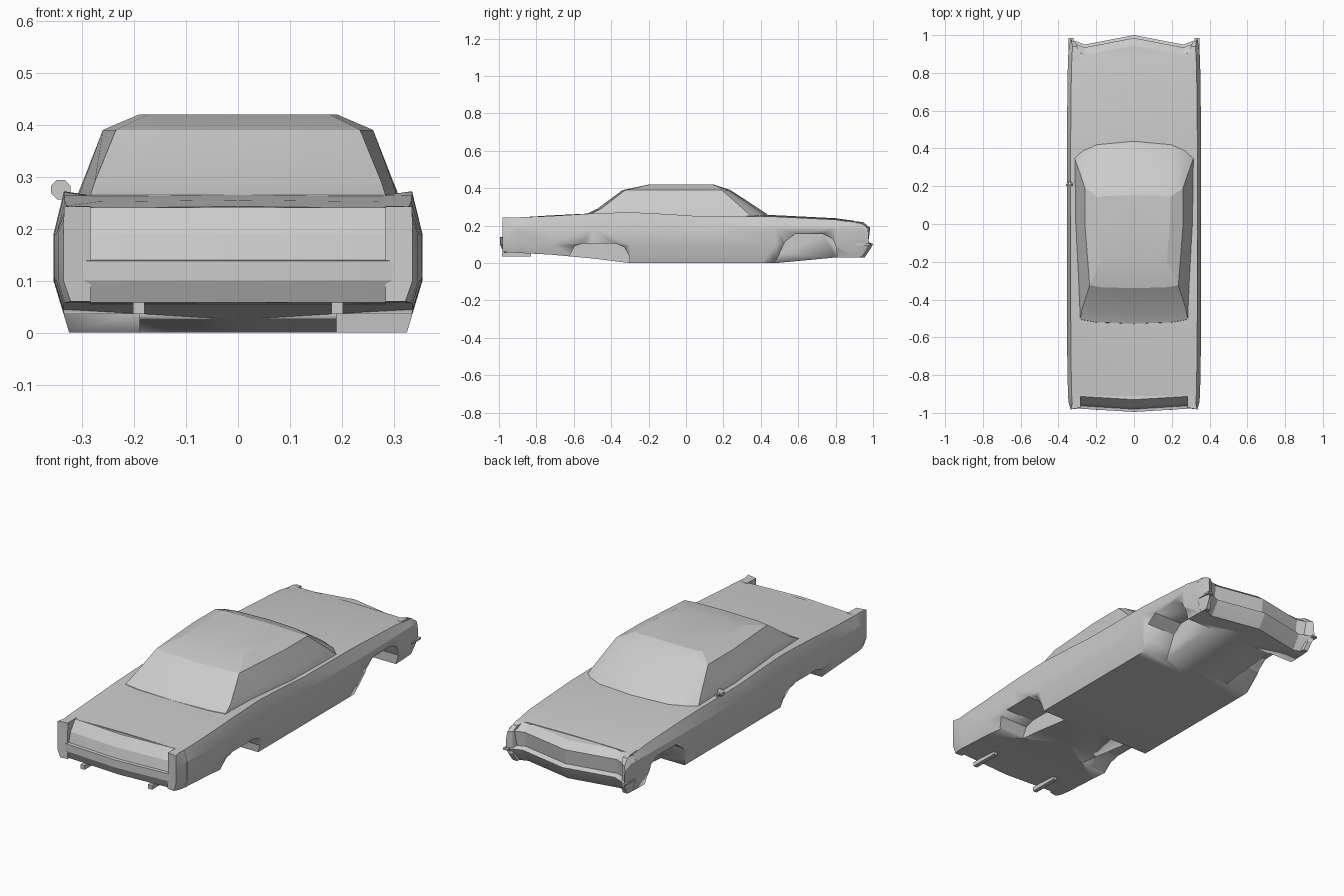
import bpy, bmesh, math
from mathutils import Vector

if "Cube" in bpy.data.objects:
    bpy.data.objects.remove(bpy.data.objects["Cube"])

paint = bpy.data.materials.new("plain_grey")
paint.use_nodes = True
GREY = (0.6, 0.6, 0.6, 1)
paint.diffuse_color = GREY
paint.node_tree.nodes["Principled BSDF"].inputs["Base Color"].default_value = GREY


def loft(name, rings, angle=18):
    """Skin a list of equal closed rings and cap both ends."""
    bm = bmesh.new()
    rows = [[bm.verts.new(p) for p in ring] for ring in rings]
    n = len(rows[0])
    for a, b in zip(rows, rows[1:]):
        for i in range(n):
            j = (i + 1) % n
            bm.faces.new((a[i], a[j], b[j], b[i]))
    bm.faces.new(rows[0])
    bm.faces.new(rows[-1])
    bmesh.ops.recalc_face_normals(bm, faces=bm.faces)
    me = bpy.data.meshes.new(name)
    bm.to_mesh(me)
    bm.free()
    me.materials.append(paint)
    me.shade_smooth()
    me.set_sharp_from_angle(angle=math.radians(angle))
    ob = bpy.data.objects.new(name, me)
    bpy.context.scene.collection.objects.link(ob)
    return ob


def flip(points):
    return [(-x, y, z) for x, y, z in points]


def pair(name, rings):
    """Left and right copies of a lofted part."""
    loft("left_" + name, rings)
    loft("right_" + name, [flip(r) for r in rings])


def mirrored_ring(half):
    """Close a half ring whose first and last points lie on the centre line."""
    return half + flip(half[-2:0:-1])


def flank(y, w, shoulder, bottom):
    """Outer side from shoulder to sill."""
    mid = min(0.19, shoulder - 0.025)
    return [(0.335 * w, y, shoulder), (0.355 * w, y, mid), (0.355 * w, y, 0.1),
            ((0.325 + 0.3 * bottom) * w, y, bottom)]


# Main body: y, width factor, centre height, shoulder height, underside height
stations = [
    (-0.91, 0.985, 0.243, 0.244, 0.055), (-0.72, 0.995, 0.255, 0.252, 0.045),
    (-0.50, 1, 0.266, 0.265, 0.025), (-0.30, 1, 0.265, 0.272, 0),
    (-0.10, 1, 0.255, 0.262, 0), (0.05, 1, 0.255, 0.252, 0),
    (0.40, 1, 0.258, 0.25, 0), (0.48, 1, 0.256, 0.248, 0),
    (0.80, 0.99, 0.24, 0.232, 0.03), (0.90, 0.98, 0.226, 0.217, 0.03),
]
rings = []
for y, w, top, shoulder, bottom in stations:
    half = [(0, y, top), (0.27 * w, y, top - 0.003)]
    half += flank(y, w, shoulder, bottom) + [(0, y, bottom)]
    rings.append(mirrored_ring(half))
body = loft("body", rings)


# Wheel wells cut into both sides
def cut_wells(name, arch):
    for side in (-1, 1):
        cutter = loft(name, [[(side * x, y, z) for y, z in arch] for x in (0.19, 0.5)])
        cutter.hide_render = True
        mod = body.modifiers.new(name, "BOOLEAN")
        mod.operation = "DIFFERENCE"
        mod.solver = "EXACT"
        mod.object = cutter
        bpy.context.view_layer.objects.active = body
        bpy.ops.object.modifier_apply(modifier=name)
        bpy.data.objects.remove(cutter)


cut_wells("rear_well", [(-0.64, -0.05), (-0.62, 0.045), (-0.595, 0.09), (-0.55, 0.106),
                        (-0.38, 0.106), (-0.33, 0.085), (-0.305, 0.04), (-0.295, -0.05)])
cut_wells("front_well", [(0.45, -0.05), (0.50, 0.05), (0.53, 0.115), (0.585, 0.155),
                         (0.73, 0.155), (0.785, 0.13), (0.805, 0.08), (0.81, -0.05)])


def cross_loft(name, profile, offsets):
    """Sweep a (y, z) profile across the width, bending it in plan."""
    spans = [(-x, d) for x, d in reversed(offsets)] + offsets[1:]
    loft(name, [[(x, y + (d if k else 0), z) for y, z, k in profile] for x, d in spans])


# Rear panel and bumper, slightly pointed in plan
cross_loft("rear_bumper",
           [(-0.88, 0.235, 0), (-0.93, 0.241, 1), (-0.968, 0.19, 1), (-0.98, 0.14, 1),
            (-0.995, 0.138, 1), (-0.995, 0.10, 1), (-0.975, 0.058, 1), (-0.88, 0.055, 0)],
           [(0, 0), (0.28, 0.017), (0.325, 0.022)])

# Nose: hood lip, grille face and pointed bumper
cross_loft("nose",
           [(0.86, 0.225, 0), (0.945, 0.22, 1), (0.985, 0.188, 1), (0.975, 0.112, 1),
            (1.0, 0.102, 1), (0.992, 0.085, 1), (0.955, 0.03, 1), (0.86, 0.03, 0)],
           [(0, 0), (0.26, -0.05), (0.325, -0.026)])


def strip(y, w, shoulder, bottom, inner):
    """Section of a fender tip: flank closed by an inner wall."""
    return flank(y, w, shoulder, bottom) + [(inner, y, bottom), (inner, y, shoulder)]


# Rear fins: taper to a flat vertical end
fin_end = [(0.335, -0.982, 0.243), (0.336, -0.982, 0.19), (0.336, -0.982, 0.1),
           (0.322, -0.98, 0.06), (0.284, -0.975, 0.06), (0.284, -0.972, 0.243)]
pair("tail_fin", [strip(-0.90, 0.985, 0.244, 0.055, 0.284),
                  strip(-0.945, 0.975, 0.243, 0.057, 0.284), fin_end])

# Front fender tips
tip_end = [(0.332, 0.972, 0.187), (0.336, 0.975, 0.16), (0.336, 0.978, 0.1),
           (0.33, 0.968, 0.075), (0.31, 0.96, 0.075), (0.31, 0.96, 0.187)]
pair("fender_tip", [strip(0.89, 0.98, 0.218, 0.03, 0.29),
                    strip(0.94, 0.97, 0.212, 0.032, 0.30), tip_end])

# Bumper ends wrapping the front corners
pair("bumper_end", [[(x, y, z) for y, z in ((0.91, 0.095), (0.985, 0.095),
                                            (0.985, 0.104), (0.91, 0.104))]
                    for x in (0.32, 0.348)])


# Cabin: base, belt, roof edge and roof top outlines
def outline(z, points):
    return mirrored_ring([(x, y, z) for x, y in points])


cabin = [
    outline(0.24, [(0, 0.455), (0.2, 0.435), (0.275, 0.40), (0.318, 0.36),
                   (0.312, 0), (0.288, -0.515), (0.2, -0.53), (0, -0.54)]),
    outline(0.265, [(0, 0.43), (0.195, 0.41), (0.268, 0.378), (0.309, 0.332),
                    (0.306, 0), (0.284, -0.505), (0.2, -0.52), (0, -0.528)]),
    outline(0.29, [(0, 0.392), (0.19, 0.375), (0.26, 0.347), (0.299, 0.306),
                   (0.297, 0), (0.276, -0.455), (0.2, -0.468), (0, -0.475)]),
    outline(0.39, [(0, 0.238), (0.17, 0.228), (0.23, 0.212), (0.26, 0.192),
                   (0.26, 0), (0.235, -0.325), (0.17, -0.335), (0, -0.34)]),
    outline(0.42, [(0, 0.15), (0.12, 0.15), (0.17, 0.148), (0.19, 0.14),
                   (0.19, 0), (0.175, -0.195), (0.12, -0.2), (0, -0.2)]),
]
loft("cabin", cabin, 16)


def disc(x, y, z, r, n):
    return [(x + r * math.cos(math.tau * (i + 0.5) / n), y,
             z + r * math.sin(math.tau * (i + 0.5) / n)) for i in range(n)]


# Door mirror on one side, with its stalk
loft("door_mirror", [disc(-0.341, 0.20, 0.275, 0.02, 8), disc(-0.341, 0.21, 0.275, 0.02, 8),
                     disc(-0.341, 0.225, 0.275, 0.008, 8)])
loft("mirror_stalk", [disc(-0.33, y, 0.258, 0.007, 4) for y in (0.205, 0.22)])

# Exhaust pipes
pair("exhaust_pipe", [disc(0.191, y, 0.047, 0.0155, 4) for y in (-0.985, -0.83)])
